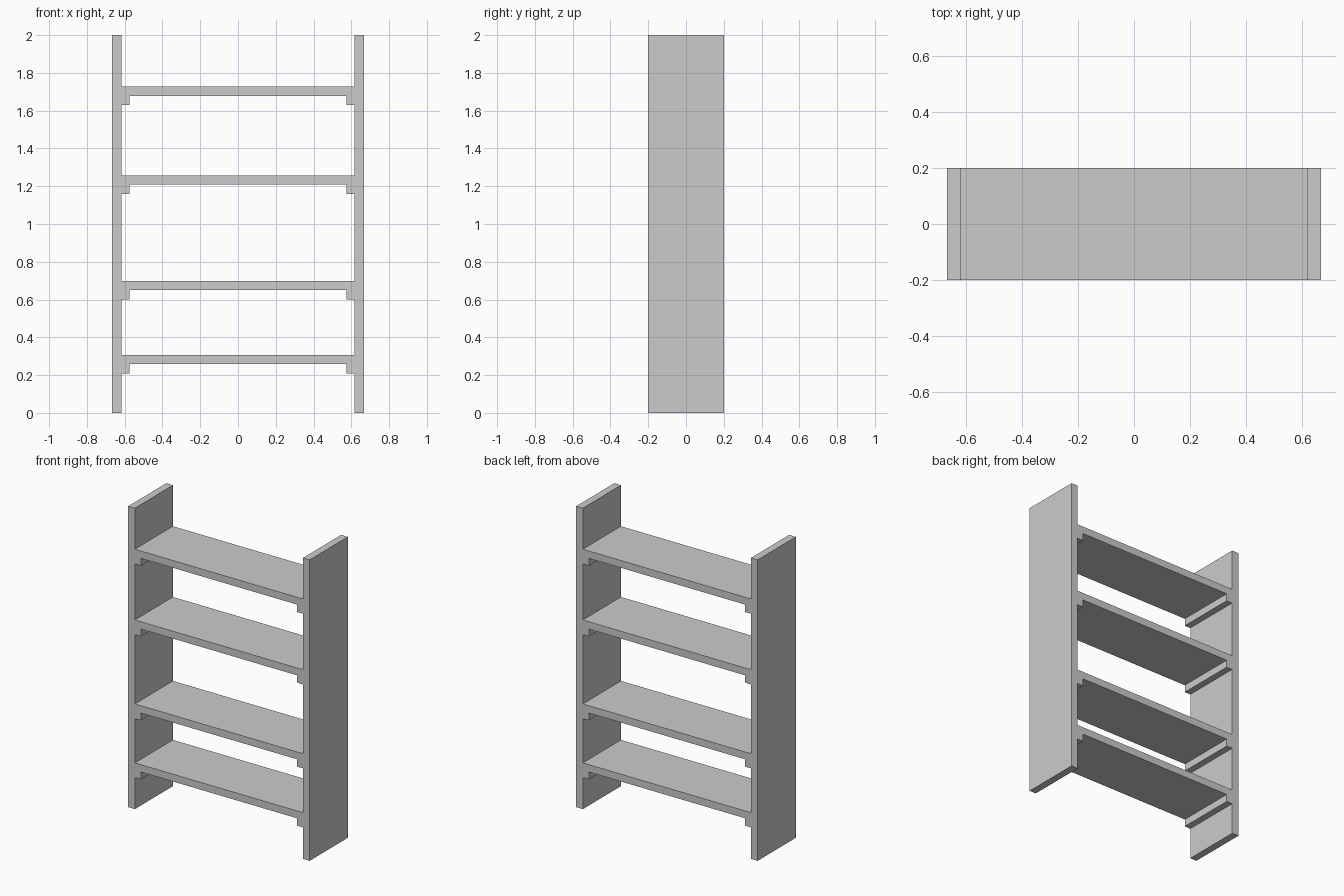
import bpy

if "Cube" in bpy.data.objects:
    bpy.data.objects.remove(bpy.data.objects["Cube"])

DEPTH = 0.4          # full depth in y
OUTER = 0.667        # outside face of the side panels
INNER = 0.618        # inside face of the side panels
CLEAT_IN = 0.574     # inner edge of the support cleats
THICK = 0.049        # board thickness
SHELF_TOPS = (0.307, 0.699, 1.257, 1.727)


def board(name, x0, x1, z0, z1):
    """Full-depth rectangular board."""
    bpy.ops.mesh.primitive_cube_add(size=1, location=((x0 + x1) / 2, 0, (z0 + z1) / 2))
    ob = bpy.context.object
    ob.name = name
    ob.scale = (x1 - x0, DEPTH, z1 - z0)
    bpy.ops.object.transform_apply(location=True, rotation=False, scale=True)
    return ob


# Upright side panels
for side, s in (("left", -1), ("right", 1)):
    board(f"{side}_side_panel", *sorted((s * INNER, s * OUTER)), 0, 2)

# Shelves, each resting on a cleat at both ends
for i, top in enumerate(SHELF_TOPS, 1):
    under = top - THICK
    board(f"shelf_{i}", -INNER, INNER, under, top)
    for side, s in (("left", -1), ("right", 1)):
        board(f"{side}_cleat_{i}", *sorted((s * CLEAT_IN, s * INNER)), under - THICK, under)
